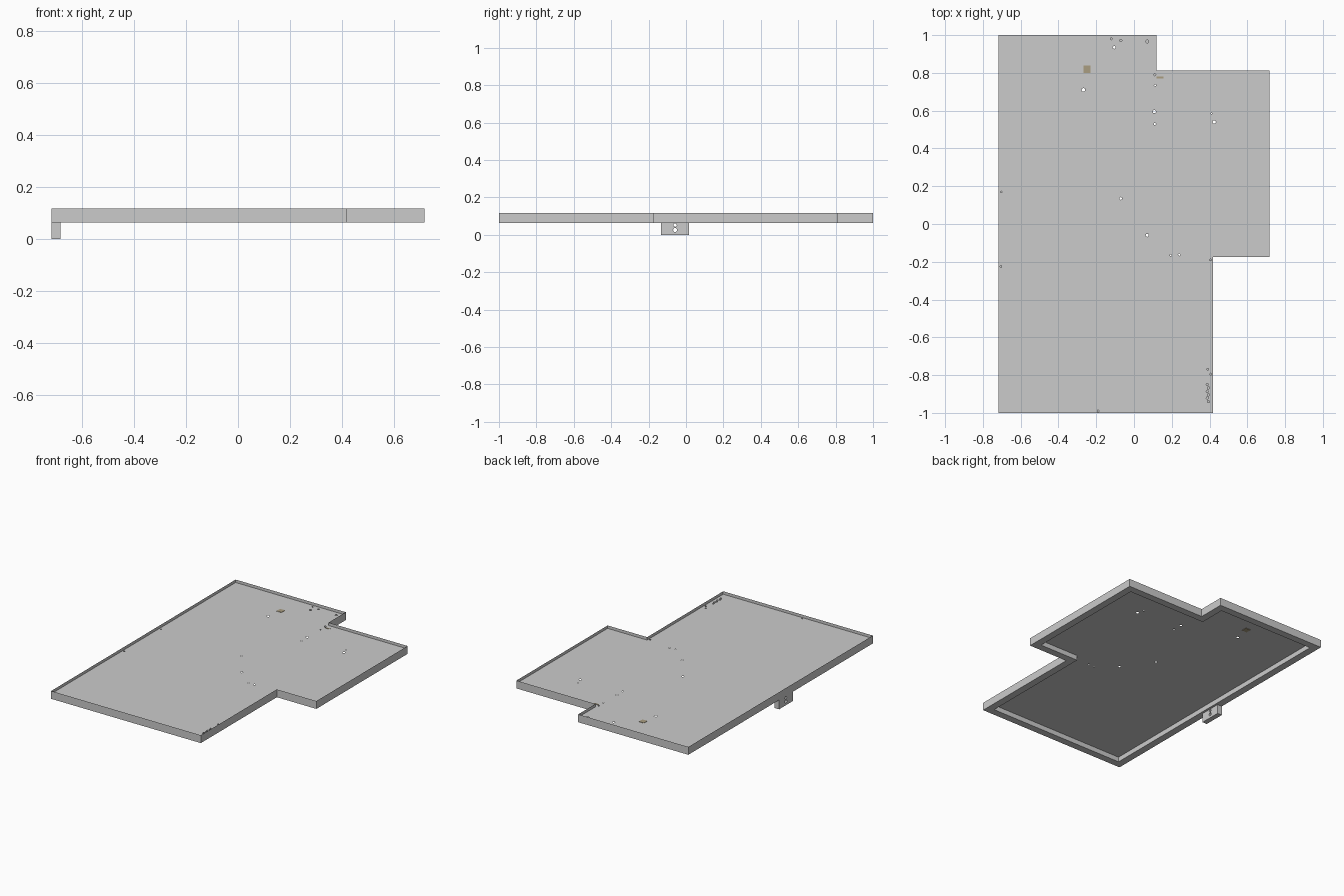
import bpy, bmesh, math
from mathutils import Vector

if "Cube" in bpy.data.objects:
    bpy.data.objects.remove(bpy.data.objects["Cube"])

OUT = [(-.718, -1), (.418, -1), (.418, -.176), (.718, -.176),
       (.718, .813), (.118, .813), (.118, 1), (-.718, 1)]
Z0, ZF, Z1 = .064, .098, .118      # underside, floor, rim top
BAND = .05                         # width of the lower frame


def inset(pts, d):
    """Offset a counter-clockwise right-angled outline inward."""
    res = []
    for i, p in enumerate(pts):
        p = Vector(p)
        a = (p - Vector(pts[i - 1])).normalized()
        b = (Vector(pts[(i + 1) % len(pts)]) - p).normalized()
        res.append(p + d * (Vector((-a.y, a.x)) + Vector((-b.y, b.x))))
    return res


def finish(name, bm, color=None):
    me = bpy.data.meshes.new(name)
    bm.to_mesh(me)
    bm.free()
    ob = bpy.data.objects.new(name, me)
    bpy.context.collection.objects.link(ob)
    if color:
        mat = bpy.data.materials.new(name)
        mat.diffuse_color = color
        mat.use_nodes = True
        mat.node_tree.nodes["Principled BSDF"].inputs["Base Color"].default_value = mat.diffuse_color
        me.materials.append(mat)
    return ob


def ring(bm, pts, z):
    return [bm.verts.new((p[0], p[1], z)) for p in pts]


def bridge(bm, a, b):
    n = len(a)
    for i in range(n):
        j = (i + 1) % n
        bm.faces.new((a[i], a[j], b[j], b[i]))


def circle(x, y, r, n=8):
    return [(x + r * math.cos(math.tau * i / n), y + r * math.sin(math.tau * i / n))
            for i in range(n)]


def holed_sheet(bm, outlines, z):
    """Flat sheet: first outline is the border, the rest are holes."""
    edges = []
    for o in outlines:
        v = ring(bm, o, z)
        edges += [bm.edges.new((v[i - 1], v[i])) for i in range(len(v))]
    bmesh.ops.triangle_fill(bm, edges=edges, use_beauty=True, normal=(0, 0, 1))


def box(name, lo, hi, color=None):
    bm = bmesh.new()
    bmesh.ops.create_cube(bm, size=1)
    for v in bm.verts:
        v.co = [l + (c + .5) * (h - l) for l, h, c in zip(lo, hi, v.co)]
    return finish(name, bm, color)


# thin outer wall, lower frame band and inner frame wall
bm = bmesh.new()
inner = inset(OUT, BAND)
top, low = ring(bm, OUT, Z1), ring(bm, OUT, Z0)
low_in, up_in = ring(bm, inner, Z0), ring(bm, inner, ZF)
bridge(bm, low, top)
bridge(bm, low_in, low)
bridge(bm, up_in, low_in)
finish("perimeter_frame", bm)

# floor panel with small pierced holes
holes = [(-.105, .935, .008), (-.07, .972, .006), (.07, .966, .008), (-.12, .98, .005),
         (-.268, .71, .010), (.11, .79, .006), (.112, .735, .005), (.108, .595, .009),
         (.11, .53, .006), (.425, .54, .009), (.41, .585, .004), (-.07, .135, .007),
         (.07, -.06, .008), (.24, -.163, .006), (.195, -.165, .005), (-.715 + .012, .17, .004),
         (-.705, -.225, .005), (.405, -.19, .005), (.39, -.77, .005), (.406, -.795, .005),
         (-.19, -.99, .005)]
holes += [(.388 + .006 * (i % 2), -.85 - .018 * i, .006) for i in range(6)]
bm = bmesh.new()
holed_sheet(bm, [OUT] + [circle(*h) for h in holes], ZF)
finish("floor_panel", bm)

# small brown inlays on the floor
BROWN = (.40, .34, .22, 1)
box("square_inlay", (-.267, .80, ZF - .003), (-.23, .838, ZF + .002), BROWN)
box("bar_inlay", (.12, .771, ZF - .003), (.155, .78, ZF + .002), BROWN)

# hanging side bracket with two through holes
bracket = box("side_bracket", (-.718, -.133, 0), (-.683, .016, Z0))
for k, (z, r) in enumerate([(.026, .011), (.052, .009)]):
    bpy.ops.mesh.primitive_cylinder_add(vertices=12, radius=r, depth=.1,
                                        location=(-.70, -.058, z),
                                        rotation=(0, math.pi / 2, 0))
    cutter = bpy.context.object
    cutter.name = f"bracket_hole_cutter_{k}"
    cutter.hide_render = True
    cutter.display_type = 'WIRE'
    m = bracket.modifiers.new("hole", 'BOOLEAN')
    m.operation, m.object, m.solver = 'DIFFERENCE', cutter, 'EXACT'
